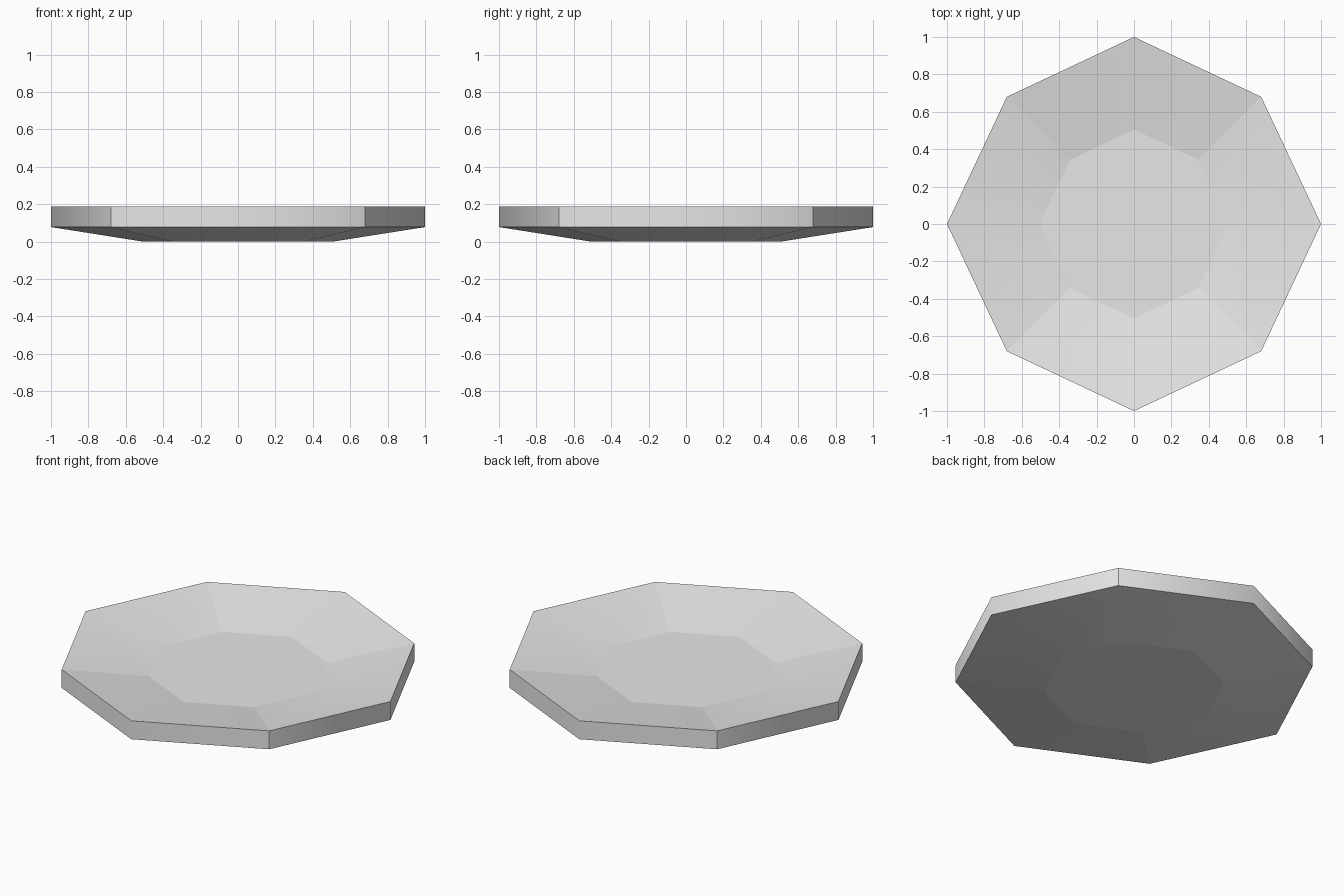
import bpy
import bmesh

if "Cube" in bpy.data.objects:
    bpy.data.objects.remove(bpy.data.objects["Cube"])

# Plain light grey
grey = bpy.data.materials.new("light_grey")
grey.diffuse_color = (0.8, 0.8, 0.8, 1)
grey.use_nodes = True
grey.node_tree.nodes["Principled BSDF"].inputs["Base Color"].default_value = grey.diffuse_color

# Octagon outline: corners on the axes at 1, diagonal corners at 0.68
D = 0.68
OUTLINE = [(1, 0), (D, D), (0, 1), (-D, D), (-1, 0), (-D, -D), (0, -1), (D, -D)]

# Rings from the underside, over the rim, down to the floor: (scale, z)
PROFILE = [(0.505, 0.0), (1.0, 0.078), (1.0, 0.187), (0.505, 0.109)]

bm = bmesh.new()
rings = [[bm.verts.new((x * s, y * s, z)) for x, y in OUTLINE] for s, z in PROFILE]
n = len(OUTLINE)

# Sloped underside, vertical rim and sloped inside
for low, high in zip(rings, rings[1:]):
    for i in range(n):
        j = (i + 1) % n
        bm.faces.new((low[i], low[j], high[j], high[i]))

# Foot and floor
bm.faces.new(rings[0][::-1])
bm.faces.new(rings[-1])
bmesh.ops.recalc_face_normals(bm, faces=bm.faces)

# Smooth across the axis corners, crisp at ring edges and diagonal corners
for f in bm.faces:
    f.smooth = True
for e in bm.edges:
    a, b = (v.co for v in e.verts)
    on_axis = all(min(abs(c.x), abs(c.y)) < 1e-4 for c in (a, b))
    e.smooth = on_axis

mesh = bpy.data.meshes.new("octagonal_plate")
bm.to_mesh(mesh)
bm.free()
mesh.materials.append(grey)
plate = bpy.data.objects.new("octagonal_plate", mesh)
bpy.context.collection.objects.link(plate)
